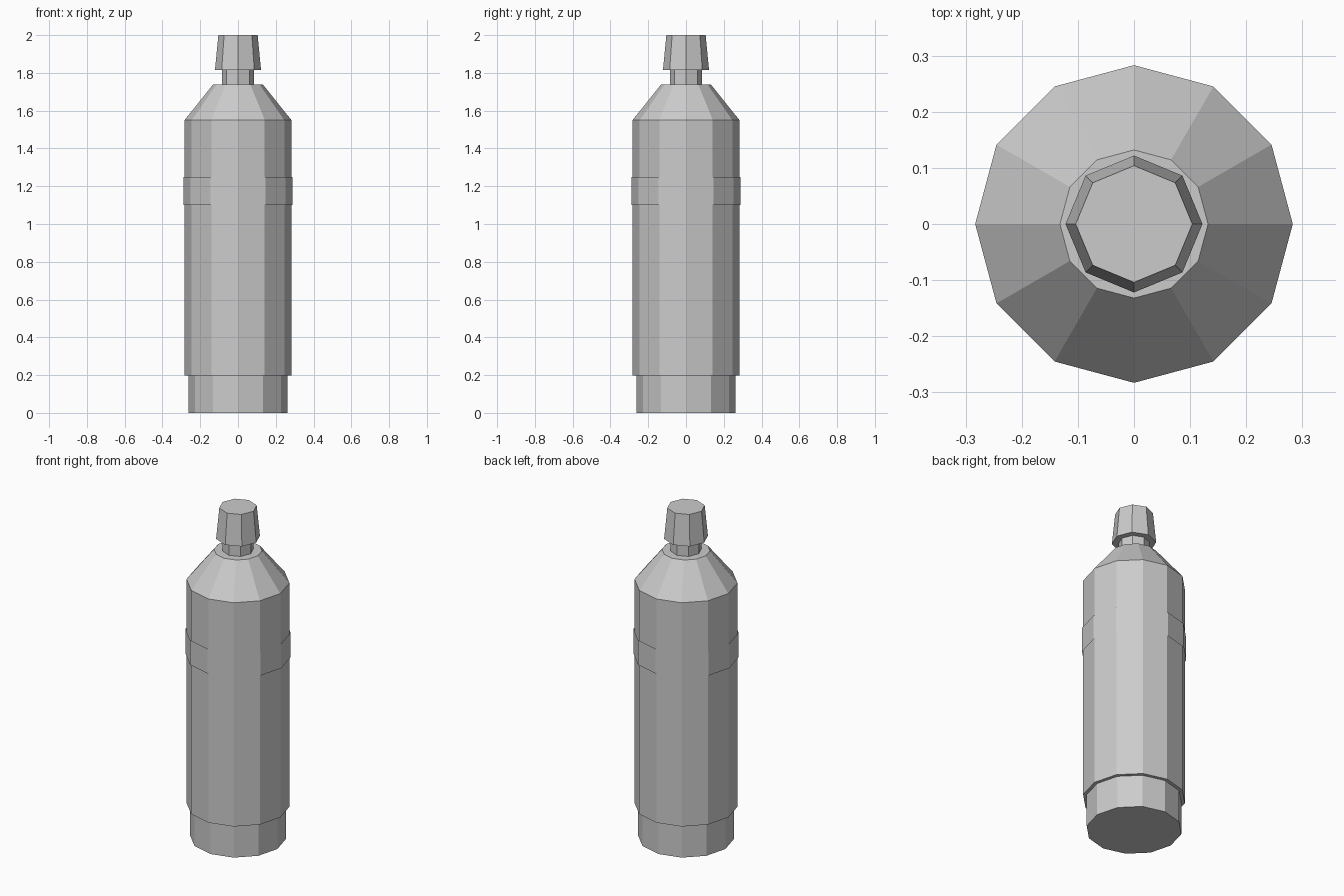
import bpy, bmesh
from math import cos, sin, tau

if "Cube" in bpy.data.objects:
    bpy.data.objects.remove(bpy.data.objects["Cube"])


def lathe(name, profile, sides, capped=True):
    """Flat-faced solid of revolution from (radius, z) points, first corner on +x."""
    bm = bmesh.new()
    rings = [[bm.verts.new((r * cos(tau * i / sides), r * sin(tau * i / sides), z))
              for i in range(sides)] for r, z in profile]
    for low, high in zip(rings, rings[1:]):
        for i in range(sides):
            j = (i + 1) % sides
            bm.faces.new((low[i], low[j], high[j], high[i]))
    if capped:
        bm.faces.new(rings[0][::-1])
        bm.faces.new(rings[-1])
    mesh = bpy.data.meshes.new(name)
    bm.to_mesh(mesh)
    bm.free()
    obj = bpy.data.objects.new(name, mesh)
    bpy.context.collection.objects.link(obj)
    return obj


# Narrow foot of the bottle
lathe("base", [(0.263, 0), (0.263, 0.197)], 12)
# Main cylinder and sloping shoulder
lathe("body", [(0.283, 0.197), (0.283, 1.55), (0.132, 1.738)], 12)
# Thin open sleeve just outside the body
lathe("label_band", [(0.289, 1.10), (0.289, 1.25)], 12, capped=False)
# Neck and tapered cap
lathe("neck", [(0.086, 1.738), (0.086, 1.815)], 8)
lathe("cap", [(0.122, 1.815), (0.104, 2.0)], 8)
